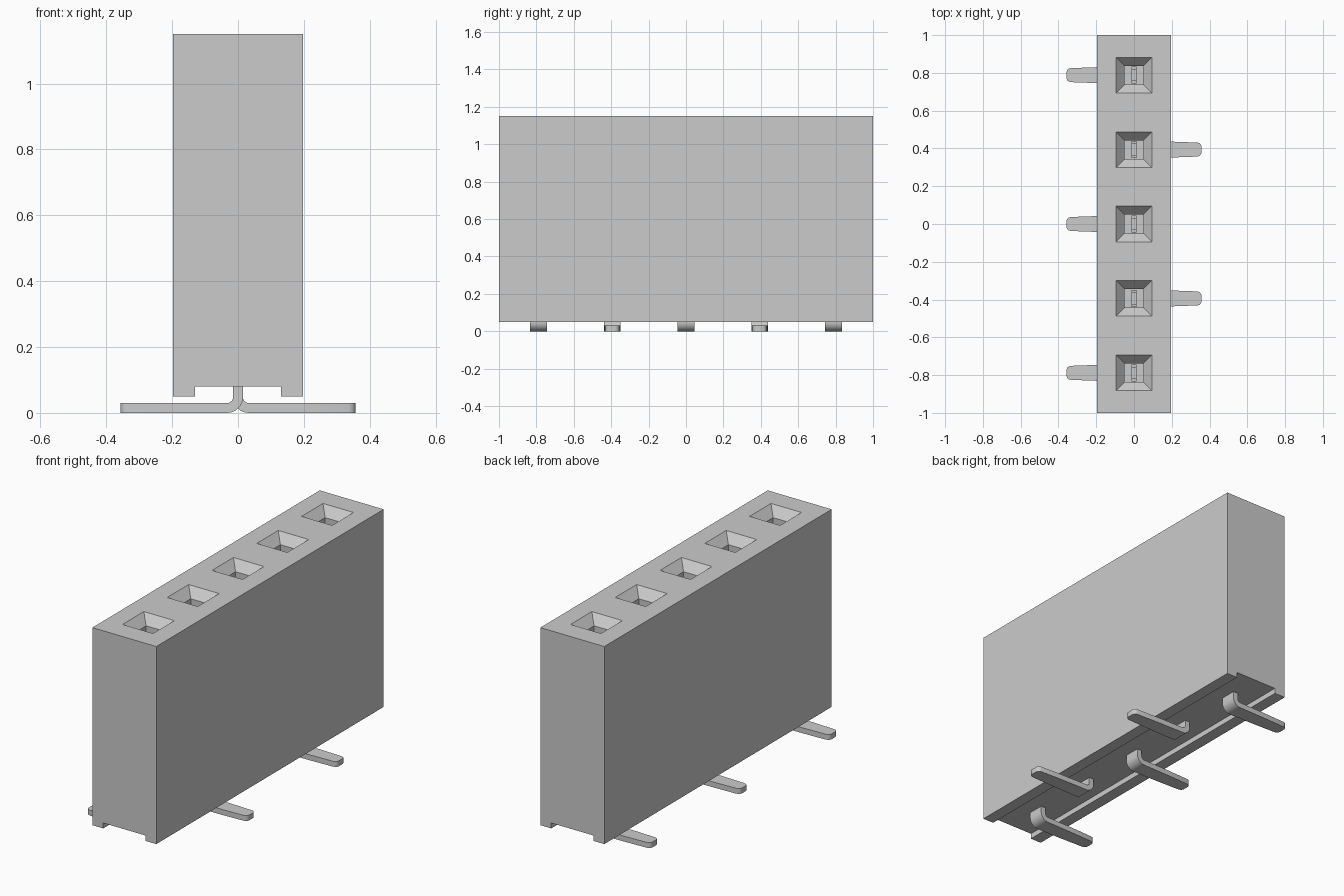
import bpy, bmesh, math

cube = bpy.data.objects.get("Cube")
if cube:
    bpy.data.objects.remove(cube, do_unlink=True)

GREY = (0.6, 0.6, 0.6, 1)
mat = bpy.data.materials.new("plain grey")
mat.use_nodes = True
mat.diffuse_color = GREY
mat.node_tree.nodes["Principled BSDF"].inputs["Base Color"].default_value = GREY

PITCH = 0.394
ROWS = [(i - 2) * PITCH for i in range(5)]


def finish(name, bm):
    bmesh.ops.recalc_face_normals(bm, faces=bm.faces)
    mesh = bpy.data.meshes.new(name)
    bm.to_mesh(mesh)
    bm.free()
    mesh.materials.append(mat)
    ob = bpy.data.objects.new(name, mesh)
    bpy.context.collection.objects.link(ob)
    return ob


def loft(bm, sections):
    """Skin a series of equal-length point rings and cap both ends."""
    rings = [[bm.verts.new(p) for p in ring] for ring in sections]
    n = len(rings[0])
    for a, b in zip(rings, rings[1:]):
        for i in range(n):
            j = (i + 1) % n
            bm.faces.new((a[i], a[j], b[j], b[i]))
    bm.faces.new(rings[0])
    bm.faces.new(rings[-1])


def rect(cx, cy, z, hx, hy):
    return [(cx + sx * hx, cy + sy * hy, z)
            for sx, sy in ((-1, -1), (1, -1), (1, 1), (-1, 1))]


# Housing: block with a channel running along its underside
profile = [(-0.197, 0.05), (-0.13, 0.05), (-0.13, 0.08), (0.13, 0.08),
           (0.13, 0.05), (0.197, 0.05), (0.197, 1.15), (-0.197, 1.15)]
bm = bmesh.new()
loft(bm, [[(x, y, z) for x, z in profile] for y in (-1, 1)])
housing = finish("housing", bm)

# Socket cutter: tapered mouths above square shafts
bm = bmesh.new()
for y in ROWS:
    loft(bm, [rect(0, y, 0.25, 0.049, 0.049), rect(0, y, 1.10, 0.049, 0.049),
              rect(0, y, 1.15, 0.094, 0.094), rect(0, y, 1.20, 0.094, 0.094)])
cutter = finish("socket_cutter", bm)
cutter.hide_render = True
mod = housing.modifiers.new("sockets", 'BOOLEAN')
mod.operation, mod.solver, mod.object = 'DIFFERENCE', 'EXACT', cutter
bpy.context.view_layer.objects.active = housing
bpy.ops.object.modifier_apply(modifier=mod.name)
bpy.data.objects.remove(cutter, do_unlink=True)

# Terminals: bent strip tails alternating left and right, forked contacts above
T, R = 0.015, 0.018          # half thickness, inner bend radius
for k, y in enumerate(ROWS):
    side = -1 if k % 2 == 0 else 1
    # path entries: x, z, normal x, normal z, half width
    path = [(0, 0.12, 1, 0, 0.045)]
    cx, cz = T + R, 2 * T + R
    for s in range(9):
        a = math.pi / 2 * s / 8
        nx, nz = math.cos(a), math.sin(a)
        path.append((cx - (R + T) * nx, cz - (R + T) * nz, nx, nz, 0.045))
    path += [(x, T, 0, 1, w) for x, w in
             ((0.20, 0.042), (0.335, 0.037), (0.346, 0.034), (0.353, 0.028), (0.357, 0.018))]
    bm = bmesh.new()
    loft(bm, [[(side * (x + d * T * nx), y + e * w, z + d * T * nz)
               for d, e in ((-1, -1), (1, -1), (1, 1), (-1, 1))]
              for x, z, nx, nz, w in path])
    tail = finish(f"terminal_tail_{k + 1}", bm)
    bpy.ops.object.select_all(action='DESELECT')
    tail.select_set(True)
    bpy.context.view_layer.objects.active = tail
    bpy.ops.object.shade_smooth_by_angle(angle=math.radians(30))

    bm = bmesh.new()
    loft(bm, [rect(0, y, z, 0.014, 0.045) for z in (0.24, 0.45)])
    for s in (-1, 1):
        loft(bm, [rect(0, y + s * 0.037, z, 0.014, 0.008) for z in (0.45, 0.95)])
    finish(f"fork_contact_{k + 1}", bm)
